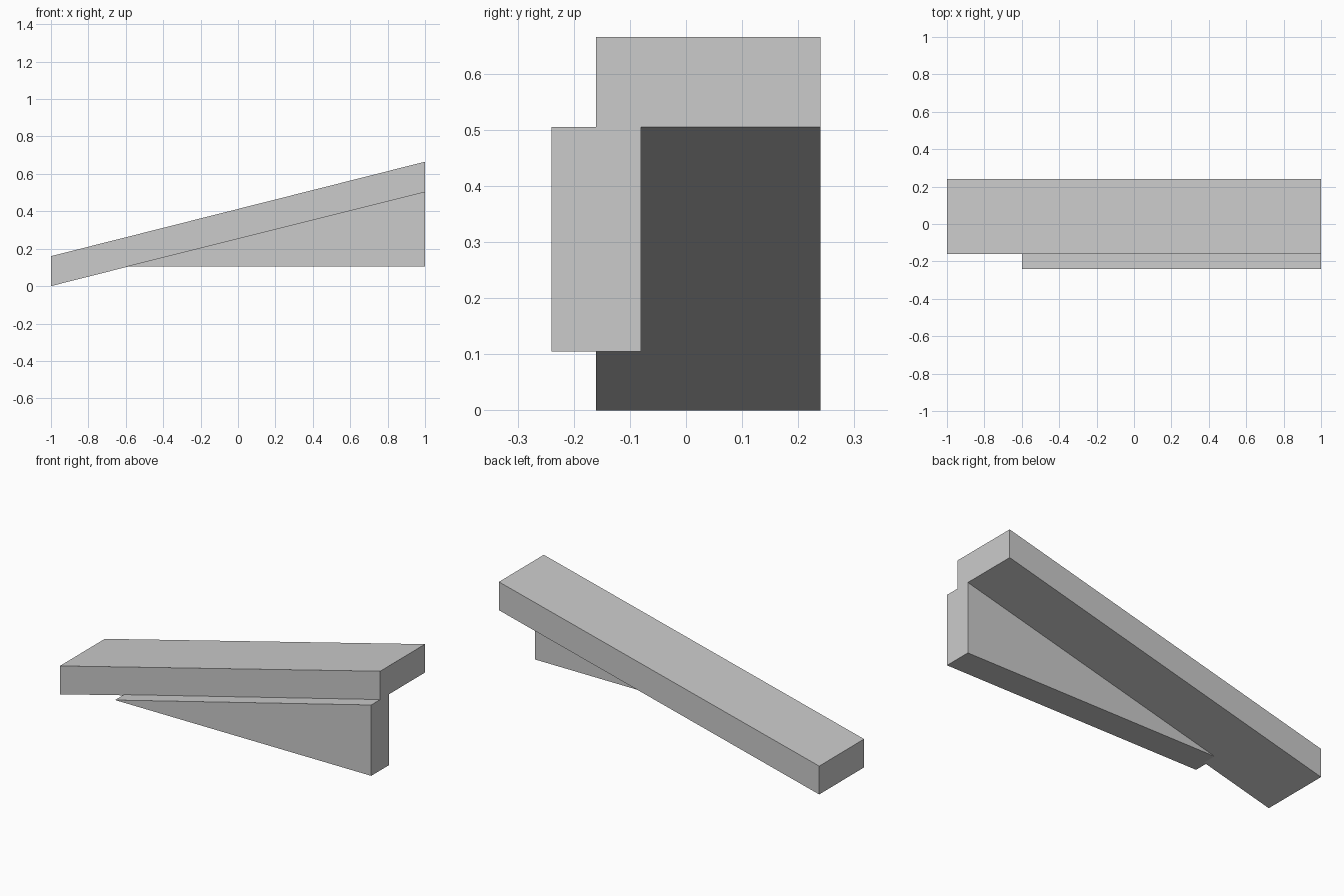
import bpy
import bmesh

cube = bpy.data.objects.get("Cube")
if cube:
    bpy.data.objects.remove(cube, do_unlink=True)

grey = bpy.data.materials.new("plain_grey")
grey.use_nodes = True
colour = (0.6, 0.6, 0.6, 1)
grey.diffuse_color = colour
grey.node_tree.nodes["Principled BSDF"].inputs["Base Color"].default_value = colour


def extruded_profile(name, profile, front, back):
    """Extrude an x-z outline from y=front to y=back."""
    bm = bmesh.new()
    face = bm.faces.new([bm.verts.new((x, front, z)) for x, z in profile])
    result = bmesh.ops.extrude_face_region(bm, geom=[face])
    verts = [v for v in result["geom"] if isinstance(v, bmesh.types.BMVert)]
    bmesh.ops.translate(bm, verts=verts, vec=(0, back - front, 0))
    bmesh.ops.recalc_face_normals(bm, faces=bm.faces)
    mesh = bpy.data.meshes.new(name)
    bm.to_mesh(mesh)
    bm.free()
    mesh.materials.append(grey)
    obj = bpy.data.objects.new(name, mesh)
    bpy.context.collection.objects.link(obj)
    return obj


# Sloping plank
extruded_profile("ramp_plank", [(-1, 0), (1, 0.505), (1, 0.665), (-1, 0.16)], -0.16, 0.24)

# Triangular support under the front edge
extruded_profile("support_wedge", [(-0.6, 0.105), (1, 0.105), (1, 0.505)], -0.24, -0.08)
